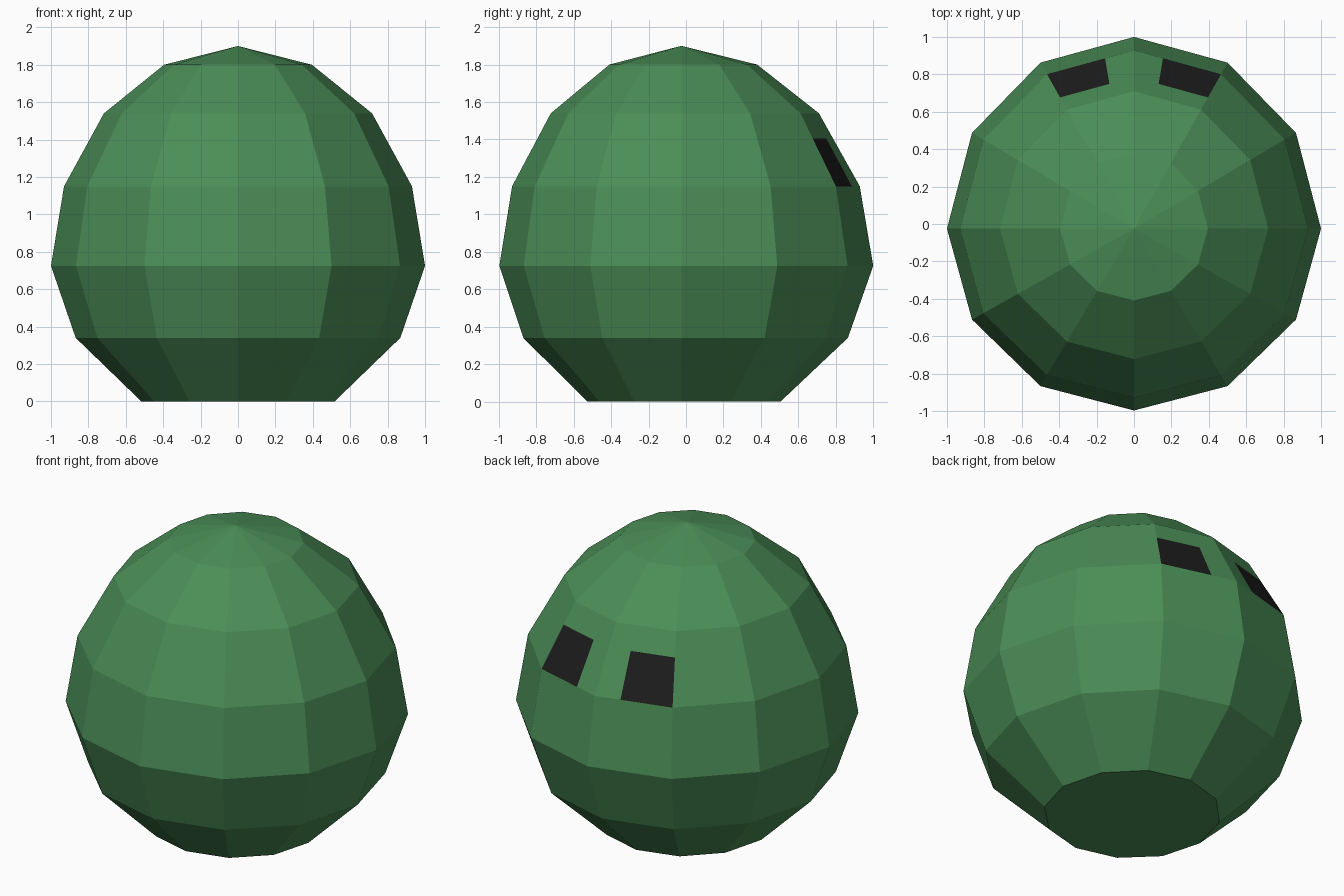
import bpy
import math
from mathutils import Vector

if "Cube" in bpy.data.objects:
    bpy.data.objects.remove(bpy.data.objects["Cube"])

SIDES = 12
# (radius, height) of each ring, bottom to top
RINGS = [(0.517, 0.0), (0.868, 0.34), (1.0, 0.725),
         (0.93, 1.15), (0.717, 1.54), (0.395, 1.80)]
CENTRE_Y = -0.025


def material(name, colour):
    mat = bpy.data.materials.new(name)
    mat.diffuse_color = colour
    mat.use_nodes = True
    mat.node_tree.nodes["Principled BSDF"].inputs["Base Color"].default_value = mat.diffuse_color
    return mat


def ring_point(radius, z, i):
    a = 2 * math.pi * i / SIDES
    s = math.sin(a)
    depth = 1.025 if s > 0 else 0.972   # back half slightly deeper than front
    return Vector((radius * math.cos(a), CENTRE_Y + radius * s * depth, z))


def make_object(name, verts, faces, mat):
    mesh = bpy.data.meshes.new(name)
    mesh.from_pydata([tuple(v) for v in verts], [], faces)
    mesh.materials.append(mat)
    obj = bpy.data.objects.new(name, mesh)
    bpy.context.collection.objects.link(obj)
    return obj


green = material("green", (0.07, 0.27, 0.095, 1))
black = material("black", (0.012, 0.012, 0.012, 1))

# Faceted ball with a flat base
verts = [ring_point(r, z, i) for r, z in RINGS for i in range(SIDES)]
verts.append(Vector((0, CENTRE_Y, 1.90)))
apex = len(verts) - 1
faces = [tuple(reversed(range(SIDES)))]
for k in range(len(RINGS) - 1):
    for i in range(SIDES):
        j = (i + 1) % SIDES
        if k == 3 and i in (2, 3):      # facets that hold the eyes
            continue
        faces.append((k * SIDES + i, k * SIDES + j,
                      (k + 1) * SIDES + j, (k + 1) * SIDES + i))
top = (len(RINGS) - 1) * SIDES
faces += [(top + i, top + (i + 1) % SIDES, apex) for i in range(SIDES)]


# Each eye fills two thirds of its facet, measured from the outer bottom corner
def split_facet(outer, inner):
    a, b = verts[3 * SIDES + outer], verts[3 * SIDES + inner]
    d, c = verts[4 * SIDES + outer], verts[4 * SIDES + inner]

    def at(u, v):
        return a.lerp(b, u).lerp(d.lerp(c, u), v)

    u, v = 0.667, 0.655
    flip = outer > inner
    order = (3, 2, 1, 0) if flip else (0, 1, 2, 3)
    eye = [at(0, 0), at(u, 0), at(u, v), at(0, v)]
    strip = [at(u, 0), at(1, 0), at(1, v), at(u, v)]
    upper = [at(0, v), at(1, v), at(1, 1), at(0, 1)]
    for quad in (strip, upper):
        start = len(verts)
        verts.extend(quad)
        faces.append(tuple(start + n for n in order))
    return eye, order


for name, outer in (("right_eye", 2), ("left_eye", 4)):
    quad, order = split_facet(outer, 3)
    make_object(name, quad, [order], black)

make_object("body", verts, faces, green)
